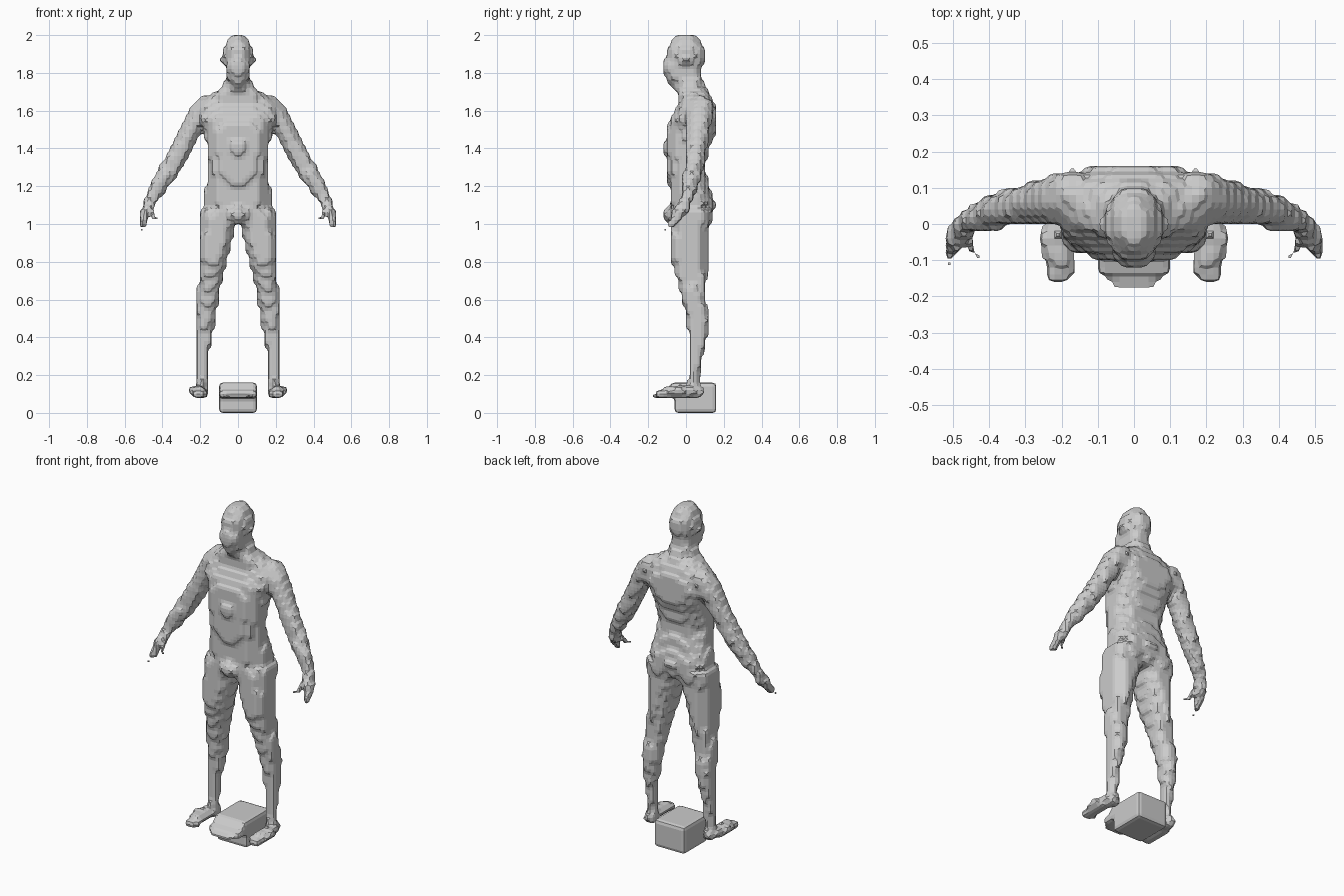
import bpy, bmesh, math
from itertools import product
from mathutils import Vector

if "Cube" in bpy.data.objects:
    bpy.data.objects.remove(bpy.data.objects["Cube"])

H = 0.02  # voxel size


def span(lo, hi):
    return range(math.floor(lo / H) - 1, math.ceil(hi / H) + 1)


def centre(i):
    return (i + 0.5) * H


def add(vox, i, j, k):
    """Add a voxel and its mirror image across x = 0."""
    vox.add((i, j, k))
    vox.add((-1 - i, j, k))


def blob(vox, c, r):
    for i, j, k in product(*[span(c[a] - r[a], c[a] + r[a]) for a in range(3)]):
        if sum(((centre(v) - c[a]) / r[a]) ** 2 for a, v in enumerate((i, j, k))) <= 1:
            add(vox, i, j, k)


def chain(vox, pts, steps=14):
    """Sweep a tapering ellipsoid through (x, y, z, rx, ry, rz) points."""
    for a, b in zip(pts, pts[1:]):
        for s in range(steps + 1):
            t = s / steps
            p = [u + (v - u) * t for u, v in zip(a, b)]
            blob(vox, p[:3], p[3:])


def loft(vox, secs, n):
    """Stack superellipse slices given as (z, x0, x1, y0, y1), bottom to top."""
    for a, b in zip(secs, secs[1:]):
        for k in span(a[0], b[0]):
            z = centre(k)
            if not a[0] <= z < b[0]:
                continue
            t = (z - a[0]) / (b[0] - a[0])
            x0, x1, y0, y1 = [u + (v - u) * t for u, v in zip(a[1:], b[1:])]
            for i, j in product(span(x0, x1), span(y0, y1)):
                u = abs(2 * centre(i) - x0 - x1) / (x1 - x0)
                v = abs(2 * centre(j) - y0 - y1) / (y1 - y0)
                if u ** n + v ** n <= 1:
                    add(vox, i, j, k)


def box(vox, lo, hi):
    for i, j, k in product(*[span(l, h) for l, h in zip(lo, hi)]):
        if all(lo[a] < centre(v) < hi[a] for a, v in enumerate((i, j, k))):
            vox.add((i, j, k))


def skin(name, vox):
    """Wrap voxels in a faceted surface whose steps become chamfers."""
    bm = bmesh.new()
    verts = {}
    axes = (Vector((1, 0, 0)), Vector((0, 1, 0)), Vector((0, 0, 1)))

    def vert(key):
        if key not in verts:
            total, count = Vector(), 0
            for off in product((-1, 0), repeat=3):
                for a in range(3):
                    if off[a] == 0:
                        continue
                    p = [key[n] + off[n] for n in range(3)]
                    q = list(p)
                    q[a] += 1
                    if (tuple(p) in vox) != (tuple(q) in vox):
                        total += Vector([centre(v) for v in p]) + axes[a] * H / 2
                        count += 1
            verts[key] = bm.verts.new(total / count)
        return verts[key]

    for p in sorted(vox):
        for a, side in product(range(3), (0, 1)):
            q = list(p)
            q[a] += 1 if side else -1
            if tuple(q) in vox:
                continue
            ring = []
            for u, v in ((0, 0), (1, 0), (1, 1), (0, 1)):
                c = list(p)
                c[a] += side
                c[(a + 1) % 3] += u
                c[(a + 2) % 3] += v
                ring.append(vert(tuple(c)))
            bm.faces.new(ring if side else ring[::-1])
    bmesh.ops.dissolve_limit(bm, angle_limit=0.02, verts=bm.verts, edges=bm.edges)
    me = bpy.data.meshes.new(name)
    bm.to_mesh(me)
    bm.free()
    ob = bpy.data.objects.new(name, me)
    bpy.context.collection.objects.link(ob)


body = set()

# torso and neck: (z, half width, front y, back y)
torso = [(1.0, .1, -.07, .12), (1.1, .185, -.085, .155), (1.2, .17, -.09, .122),
         (1.3, .157, -.106, .1), (1.4, .166, -.112, .125), (1.5, .178, -.108, .165),
         (1.56, .22, -.085, .17), (1.62, .23, -.05, .155), (1.66, .19, -.035, .14),
         (1.7, .115, -.05, .12), (1.73, .08, -.06, .1), (1.82, .055, -.06, .075)]
loft(body, [(z, -w, w, f, b) for z, w, f, b in torso], 2.5)
blob(body, (0, -.07, 1.05), (.07, .045, .05))

# head: skull, face, nose, ears
blob(body, (0, 0, 1.893), (.08, .104, .112))
blob(body, (0, -.045, 1.825), (.066, .076, .105))
blob(body, (0, -.11, 1.85), (.02, .022, .03))
blob(body, (.075, .0, 1.87), (.018, .025, .04))

# legs: (z, inner x, outer x, front y, back y)
loft(body, [(.09, .165, .215, 0, .085), (.2, .166, .212, .012, .08),
            (.3, .158, .216, .01, .09), (.4, .138, .226, .012, .112),
            (.5, .118, .23, .005, .12), (.6, .104, .22, -.02, .106),
            (.7, .085, .207, -.045, .11), (.8, .06, .205, -.08, .112),
            (.9, .035, .205, -.086, .116), (1.0, .008, .205, -.086, .13),
            (1.08, 0, .2, -.07, .14)], 2.4)

# feet
chain(body, [(.195, .06, .112, .032, .036, .034), (.215, -.04, .115, .046, .04, .036),
             (.205, -.138, .1, .04, .034, .024)])

# arms
chain(body, [(.17, .075, 1.61, .07, .075, .065), (.21, .07, 1.57, .062, .068, .065),
             (.255, .062, 1.49, .055, .06, .06), (.3, .055, 1.4, .054, .056, .055),
             (.357, .042, 1.3, .054, .05, .052), (.42, .02, 1.2, .045, .042, .045),
             (.466, -.002, 1.12, .032, .03, .032)])

# hands: palm and fingers, then thumb
chain(body, [(.466, -.002, 1.12, .032, .03, .032), (.487, -.03, 1.065, .028, .04, .034),
             (.5, -.065, 1.01, .018, .028, .026), (.506, -.085, .985, .014, .016, .016)])
chain(body, [(.475, -.025, 1.08, .02, .022, .022), (.455, -.065, 1.05, .015, .017, .016),
             (.434, -.088, 1.035, .014, .014, .014)])
skin("figure_body", body)

# loose fingertips on the left hand
tips = {(-26, -6, 48), (-22, -5, 51)}
skin("fingertips", tips)

# block between the feet with a stepped front ledge
block = set()
box(block, (-.1, -.06, 0), (.1, .16, .16))
for y, top, w in ((-.08, .16, .1), (-.1, .14, .1), (-.14, .12, .1), (-.16, .1, .08), (-.18, .1, .06)):
    box(block, (-w, y, .08), (w, 0, top))
skin("foot_block", block)
